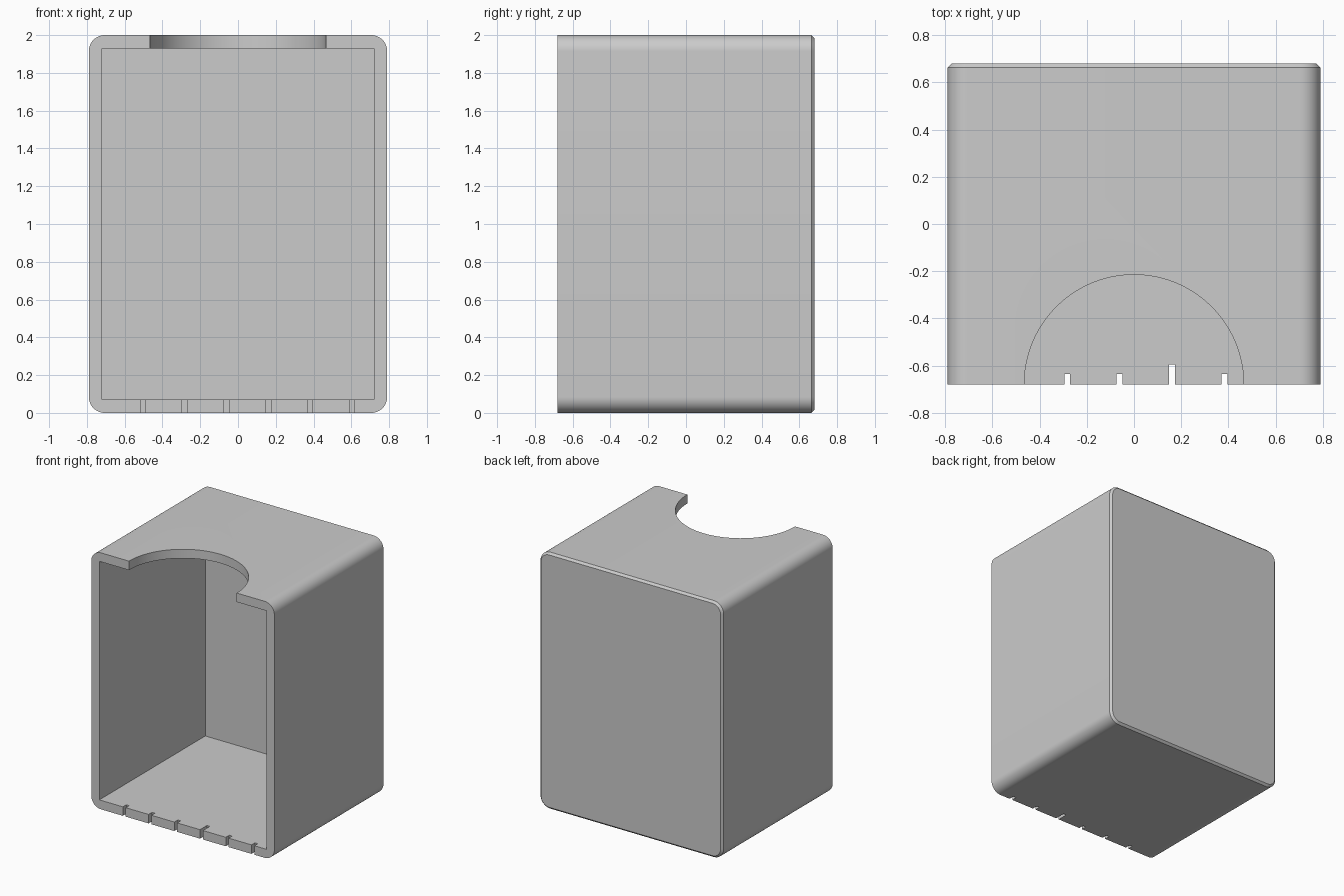
import bpy, bmesh
from math import cos, sin, pi, radians

if "Cube" in bpy.data.objects:
    bpy.data.objects.remove(bpy.data.objects["Cube"])

W, D, H = 0.79, 0.68, 2.0      # half width, half depth, height
WALL, BACK = 0.07, 0.055       # side wall and back wall thickness
R, CH = 0.085, 0.016           # corner radius, back edge chamfer


def rounded_outline(inset):
    # rounded rectangle in the x-z plane
    r, pts = R - inset, []
    corners = [(W - R, H - R, 0), (R - W, H - R, 90), (R - W, R, 180), (W - R, R, 270)]
    for cx, cz, start in corners:
        for i in range(13):
            a = radians(start + i * 7.5)
            pts.append((cx + r * cos(a), cz + r * sin(a)))
    return pts


def make_shell():
    bm = bmesh.new()
    rings = []
    for y, inset in ((-D, 0), (D - CH, 0), (D, CH)):
        rings.append([bm.verts.new((x, y, z)) for x, z in rounded_outline(inset)])
    n = len(rings[0])
    for a, b in zip(rings, rings[1:]):
        for i in range(n):
            bm.faces.new((a[i], a[(i + 1) % n], b[(i + 1) % n], b[i]))
    bm.faces.new(rings[0])
    bm.faces.new(rings[-1])
    bmesh.ops.recalc_face_normals(bm, faces=bm.faces)
    me = bpy.data.meshes.new("card_box")
    bm.to_mesh(me)
    bm.free()
    ob = bpy.data.objects.new("card_box", me)
    bpy.context.collection.objects.link(ob)
    return ob


def box_cutter(name, lo, hi):
    bpy.ops.mesh.primitive_cube_add(size=1, location=[(a + b) / 2 for a, b in zip(lo, hi)])
    ob = bpy.context.object
    ob.name = name
    ob.scale = [b - a for a, b in zip(lo, hi)]
    return ob


def cut(target, cutter):
    bpy.context.view_layer.update()
    mod = target.modifiers.new("cut", 'BOOLEAN')
    mod.operation = 'DIFFERENCE'
    mod.solver = 'EXACT'
    mod.object = cutter
    bpy.context.view_layer.objects.active = target
    bpy.ops.object.modifier_apply(modifier=mod.name)
    bpy.data.objects.remove(cutter, do_unlink=True)


box = make_shell()

# open-fronted cavity
cut(box, box_cutter("cavity", (WALL - W, -1, WALL), (W - WALL, D - BACK, H - WALL)))

# half-round finger notch in the top wall
bpy.ops.mesh.primitive_cylinder_add(vertices=96, radius=0.465, depth=0.4, location=(0, -D, H))
cut(box, bpy.context.object)

# graduation slots along the front edge of the floor, one of them longer
for i in range(6):
    x = -0.505 + 0.222 * i
    depth = 0.085 if i == 3 else 0.043
    cut(box, box_cutter("slot", (x - 0.0125, -1, -0.1), (x + 0.0125, depth - D, 0.15)))

# smooth rounded corners, sharp edges kept
bpy.ops.object.select_all(action='DESELECT')
box.select_set(True)
bpy.context.view_layer.objects.active = box
bpy.ops.object.shade_smooth_by_angle(angle=radians(25))
